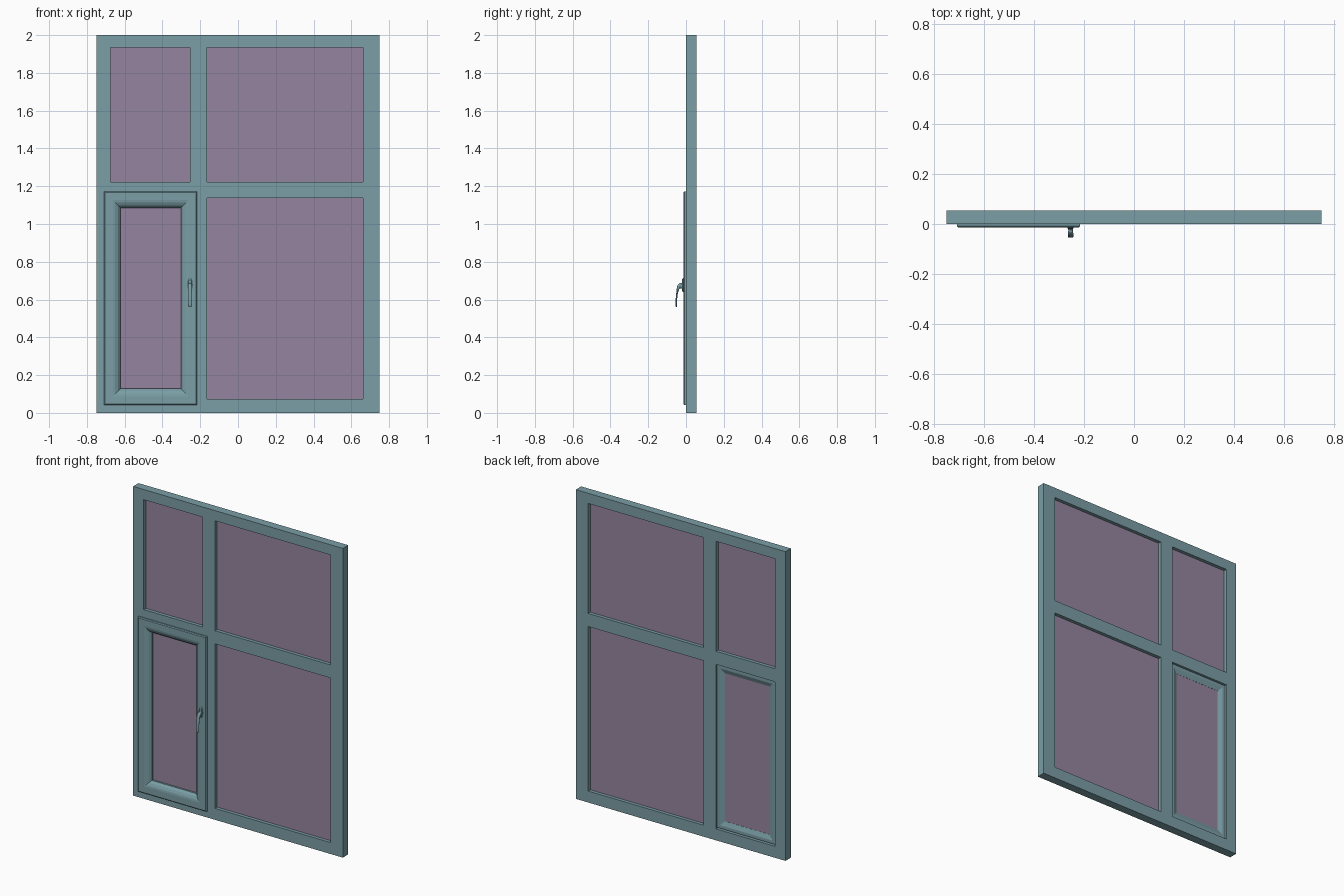
import bpy, bmesh, math
from mathutils import Vector

if "Cube" in bpy.data.objects:
    bpy.data.objects.remove(bpy.data.objects["Cube"])


def material(name, rgb):
    m = bpy.data.materials.new(name)
    m.diffuse_color = (*rgb, 1)
    m.use_nodes = True
    m.node_tree.nodes["Principled BSDF"].inputs["Base Color"].default_value = m.diffuse_color
    return m


TEAL = material("painted_frame", (0.195, 0.342, 0.381))
GLASS = material("tinted_glass", (0.30, 0.235, 0.35))


def finish(name, bm, mat, smooth=None):
    bmesh.ops.recalc_face_normals(bm, faces=bm.faces[:])
    me = bpy.data.meshes.new(name)
    bm.to_mesh(me)
    bm.free()
    ob = bpy.data.objects.new(name, me)
    bpy.context.collection.objects.link(ob)
    me.materials.append(mat)
    if smooth:
        bpy.ops.object.select_all(action='DESELECT')
        bpy.context.view_layer.objects.active = ob
        ob.select_set(True)
        bpy.ops.object.shade_smooth_by_angle(angle=math.radians(smooth))
    return ob


def pane(name, x0, x1, z0, z1, y0=0.022, y1=0.033):
    bm = bmesh.new()
    bmesh.ops.create_cube(bm, size=1)
    bmesh.ops.scale(bm, vec=(x1 - x0, y1 - y0, z1 - z0), verts=bm.verts)
    bmesh.ops.translate(bm, vec=((x0 + x1) / 2, (y0 + y1) / 2, (z0 + z1) / 2), verts=bm.verts)
    return finish(name, bm, GLASS)


def bridge(bm, rings, closed):
    n = len(rings[0])
    pairs = list(zip(rings, rings[1:])) + ([(rings[-1], rings[0])] if closed else [])
    for a, b in pairs:
        for i in range(n):
            j = (i + 1) % n
            bm.faces.new((a[i], a[j], b[j], b[i]))


def rect_ring(name, x0, x1, z0, z1, profile):
    """Sweep a closed (inset, y) profile around a rectangle with mitred corners."""
    bm = bmesh.new()
    rings = [[bm.verts.new(p) for p in ((x0 + d, y, z0 + d), (x1 - d, y, z0 + d),
                                        (x1 - d, y, z1 - d), (x0 + d, y, z1 - d))]
             for d, y in profile]
    bridge(bm, rings, True)
    return finish(name, bm, TEAL)


def loft(name, x, stations, n=20):
    """Elliptical sections (y, z, half width, half thickness) along a path in the yz plane."""
    bm = bmesh.new()
    rings = []
    for k, (y, z, a, b) in enumerate(stations):
        p, q = stations[max(k - 1, 0)], stations[min(k + 1, len(stations) - 1)]
        t = Vector((0, q[0] - p[0], q[1] - p[1])).normalized()
        nrm = Vector((0, -t.z, t.y))
        c = Vector((x, y, z))
        rings.append([bm.verts.new(c + Vector((a * math.cos(w), 0, 0)) + nrm * b * math.sin(w))
                      for w in (2 * math.pi * i / n for i in range(n))])
    bridge(bm, rings, False)
    bm.faces.new(rings[0])
    bm.faces.new(rings[-1])
    return finish(name, bm, TEAL, 40)


# Outer frame: one slab with four openings
xs = [-0.75, -0.675, -0.254, -0.164, 0.661, 0.75]
zs = [0, 0.074, 1.138, 1.223, 1.934, 2]
bm = bmesh.new()
grid = [[bm.verts.new((x, 0, z)) for z in zs] for x in xs]
for i in range(5):
    for j in range(5):
        if not (i in (1, 3) and j in (1, 3)):
            bm.faces.new((grid[i][j], grid[i + 1][j], grid[i + 1][j + 1], grid[i][j + 1]))
ext = bmesh.ops.extrude_face_region(bm, geom=bm.faces[:], use_keep_orig=True)
bmesh.ops.translate(bm, vec=(0, 0.055, 0),
                    verts=[v for v in ext["geom"] if isinstance(v, bmesh.types.BMVert)])
finish("window_frame", bm, TEAL)

# Fixed panes
E = 0.003
for name, i, j in (("upper_left_pane", 1, 3), ("upper_right_pane", 3, 3), ("lower_right_pane", 3, 1)):
    pane(name, xs[i] - E, xs[i + 1] + E, zs[j] - E, zs[j + 1] + E)

# Opening sash: lip over the frame, sloped bead to the glass, recessed back
SX0, SX1, SZ0, SZ1 = -0.709, -0.217, 0.042, 1.172
rect_ring("opening_sash", SX0, SX1, SZ0, SZ1, [
    (0, 0), (0, -0.009), (0.005, -0.014), (0.046, -0.014), (0.058, -0.012), (0.074, -0.004),
    (0.086, 0.010), (0.086, 0.034), (0.058, 0.045), (0.038, 0.045), (0.038, 0)])
D = 0.084
pane("sash_pane", SX0 + D, SX1 - D, SZ0 + D, SZ1 - D)

# Handle: backplate, neck and curved lever
HX = -0.254
loft("handle_backplate", HX, [(-0.013, 0.677, 0.012, 0.036), (-0.017, 0.677, 0.012, 0.036),
                              (-0.020, 0.677, 0.009, 0.032)])
loft("handle_neck", HX, [(-0.019, 0.672, 0.010, 0.016), (-0.026, 0.672, 0.009, 0.013),
                         (-0.034, 0.672, 0.009, 0.013)])
loft("handle_lever", HX, [
    (-0.022, 0.678, 0.008, 0.009), (-0.030, 0.677, 0.010, 0.011), (-0.037, 0.670, 0.011, 0.010),
    (-0.042, 0.658, 0.011, 0.007), (-0.046, 0.642, 0.011, 0.005), (-0.049, 0.622, 0.011, 0.004),
    (-0.051, 0.600, 0.011, 0.004), (-0.051, 0.580, 0.011, 0.004), (-0.051, 0.568, 0.010, 0.004),
    (-0.051, 0.562, 0.007, 0.003), (-0.051, 0.560, 0.003, 0.002)])
